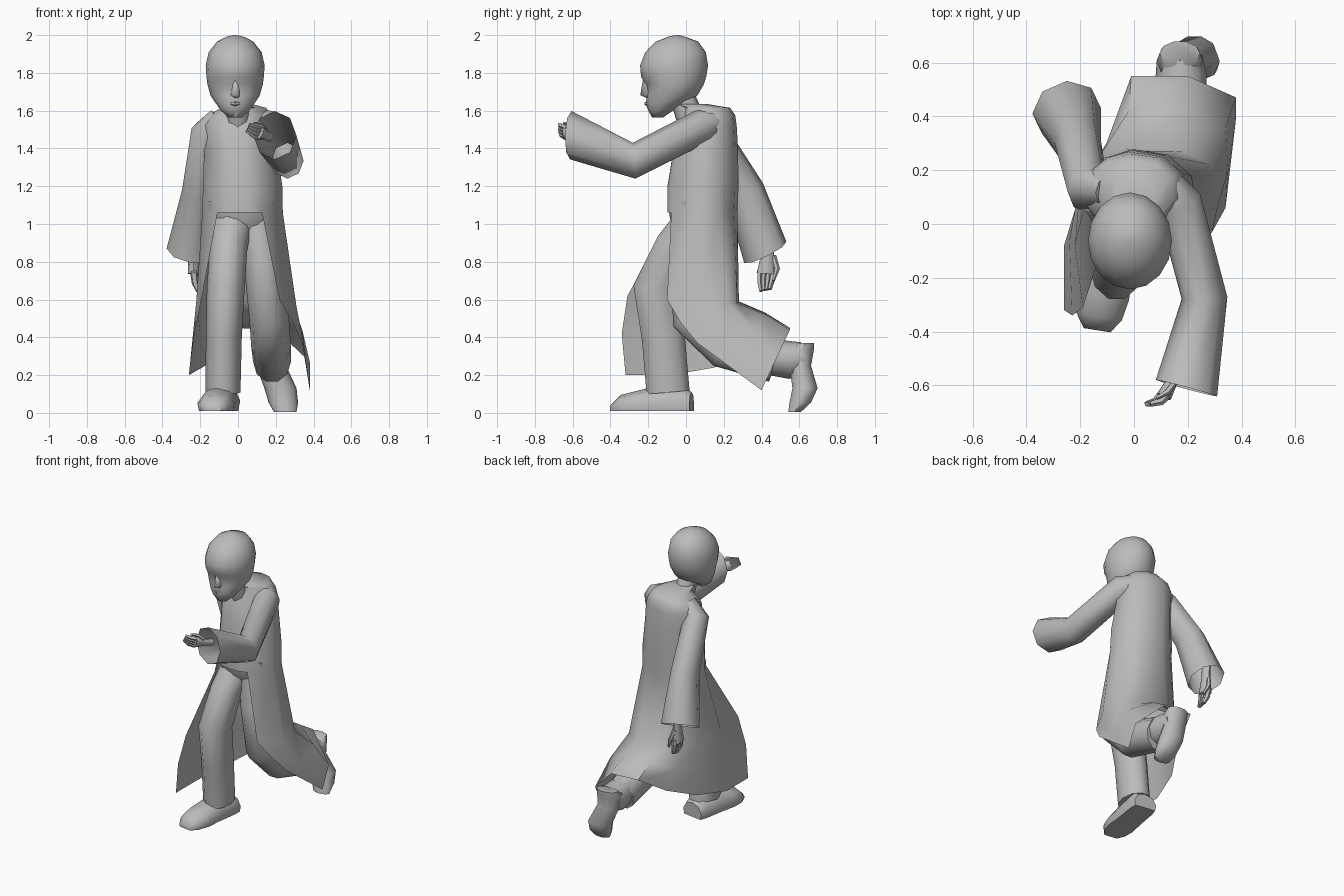
import bpy, bmesh, math
from mathutils import Vector, Matrix

old = bpy.data.objects.get("Cube")
if old:
    bpy.data.objects.remove(old, do_unlink=True)

grey = bpy.data.materials.new("plain grey")
grey.use_nodes = True
tone = (0.5, 0.5, 0.5, 1)
grey.diffuse_color = tone
grey.node_tree.nodes["Principled BSDF"].inputs["Base Color"].default_value = tone


def add_rows(bm, rings, closed=True, caps=(True, True)):
    """Skin a list of equal-length point rings into a bmesh."""
    rows = [[bm.verts.new(p) for p in ring] for ring in rings]
    n = len(rows[0])
    for a, b in zip(rows, rows[1:]):
        for i in range(n if closed else n - 1):
            j = (i + 1) % n
            bm.faces.new((a[i], a[j], b[j], b[i]))
    for row, cap in ((rows[0], caps[0]), (rows[-1], caps[1])):
        if cap and closed:
            bm.faces.new(row)


def finish(name, bm, angle=50):
    bmesh.ops.recalc_face_normals(bm, faces=bm.faces[:])
    mesh = bpy.data.meshes.new(name)
    bm.to_mesh(mesh)
    bm.free()
    mesh.materials.append(grey)
    ob = bpy.data.objects.new(name, mesh)
    bpy.context.collection.objects.link(ob)
    bpy.ops.object.select_all(action='DESELECT')
    ob.select_set(True)
    bpy.context.view_layer.objects.active = ob
    bpy.ops.object.shade_smooth_by_angle(angle=math.radians(angle))
    return ob


def loft(name, rings, caps=(True, True), angle=50):
    bm = bmesh.new()
    add_rows(bm, rings, caps=caps)
    return finish(name, bm, angle)


def circle(n):
    return [(math.cos(t), math.sin(t)) for t in (2 * math.pi * i / n for i in range(n))]


def tube(name, stations, n=8, side=(1, 0, 0), caps=(True, True), end=None):
    """Stations are (x, y, z, half width along side, half depth); end sets the last ring's facing."""
    pts = [Vector(s[:3]) for s in stations]
    last = len(pts) - 1
    rings = []
    for i, s in enumerate(stations):
        t = (pts[min(i + 1, last)] - pts[max(i - 1, 0)]).normalized()
        if end and i == last:
            t = Vector(end).normalized()
        u = Vector(side)
        u = (u - t * u.dot(t)).normalized()
        v = t.cross(u)
        rings.append([pts[i] + u * c * s[3] + v * d * s[4] for c, d in circle(n)])
    return loft(name, rings, caps=caps)


# Coat body: stacked ovals (centre x, centre y, half width, half depth, z)
body = [(.025, .087, .217, .187, 1.06), (.025, .09, .214, .19, 1.2),
        (.015, .105, .197, .172, 1.4), (.005, .115, .198, .155, 1.52),
        (.01, .125, .172, .137, 1.575), (.03, .115, .122, .12, 1.615), (0, .03, .075, .085, 1.635)]
columns = [math.radians(a) for a in (232, 190, 150, 122, 98, 62, 28, -12, -62, -80, -98, -115)]
ovals = [[(x + a * math.cos(t), y + b * math.sin(t), z) for t in columns] for x, y, a, b, z in body]

# Coat skirt, open at the front and swept back over the trailing leg
waist = ovals[0][:9]
thigh = [(-.19, -.31, .62), (-.22, -.08, .6), (-.2, .15, .6), (-.13, .25, .59), (-.03, .28, .59),
         (.18, .27, .58), (.29, .22, .58), (.31, .06, .56), (.22, -.1, .6)]
shin = [(-.23, -.34, .42), (-.24, -.06, .4), (-.2, .16, .42), (-.11, .28, .44), (-.02, .42, .53),
        (.19, .42, .52), (.34, .36, .44), (.35, .2, .36), (.29, -.03, .48)]
hem = [(-.26, -.32, .2), (-.26, -.08, .2), (-.19, .15, .24), (-.08, .33, .31), (-.01, .55, .45),
       (.2, .55, .44), (.38, .47, .27), (.38, .4, .12), (.34, .06, .37)]
bm = bmesh.new()
add_rows(bm, ovals, caps=(False, True))
add_rows(bm, [waist, thigh, shin, hem], closed=False)
bmesh.ops.remove_doubles(bm, verts=bm.verts[:], dist=.0005)
finish("coat", bm, 60)
loft("hips", [[(.02 + a * c, .08 + b * d, z) for c, d in circle(12)]
              for z, a, b in [(.95, .14, .12), (1.03, .19, .165), (1.12, .2, .175)]])

# Sleeves with wide open cuffs
tube("left_sleeve", [(.1, .17, 1.54, .06, .06), (.165, .09, 1.52, .085, .09),
                     (.262, -.275, 1.335, .085, .095), (.195, -.61, 1.47, .118, .128)],
     caps=(True, False), end=(-.27, -1, .03))
tube("right_sleeve", [(-.1, .12, 1.56, .06, .055), (-.17, .125, 1.49, .078, .09),
                      (-.21, .31, 1.17, .087, .108), (-.25, .42, .85, .13, .125)],
     caps=(True, False), end=(-.2, .5, -1))


def hand(name, start, end, side, width, curl):
    """Palm, four curled fingers and a thumb between two points."""
    a, b, u = Vector(start), Vector(end), Vector(side).normalized()
    d = b - a
    v = d.normalized().cross(u)

    def st(f, s, w, h, lift=0):
        return (*(a + d * f + u * s + v * lift), w, h)

    tube(name + "_palm", [st(0, 0, width * .6, width * .5), st(.3, 0, width * .6, width * .5),
                          st(.7, 0, width, width * .6)], side=u)
    for k in range(4):
        s = (k - 1.5) * width * .5
        tube(name + "_finger", [st(.62, s, width * .28, width * .4),
                                st(.85, s * .85, width * .28, width * .35, width * curl * .3),
                                st(1, s * .6, width * .2, width * .25, width * curl)], n=5, side=u)
    tube(name + "_thumb", [st(.4, width * .6, width * .3, width * .3),
                           st(.65, width * 1.1, width * .28, width * .28, width * .4),
                           st(.85, width * .8, width * .15, width * .15, width * .9)], n=5, side=u)


hand("left_hand", (.17, -.53, 1.46), (.085, -.69, 1.495), (.5, 0, 1), .042, 1)
hand("right_hand", (-.235, .44, .94), (-.235, .42, .65), (0, 1, .2), .052, .5)

# Trouser legs
tube("right_trouser", [(-.02, .06, 1.05, .11, .1), (-.05, -.06, .88, .1, .11), (-.065, -.16, .66, .1, .125),
                       (-.075, -.12, .4, .095, .12), (-.08, -.095, .11, .093, .12)], n=10)
tube("left_trouser", [(.09, .06, 1.05, .1, .1), (.13, .02, .8, .1, .11), (.165, .04, .5, .105, .12),
                      (.175, .2, .35, .105, .12), (.18, .47, .27, .1, .115)], n=10)
tube("left_ankle", [(.178, .42, .3, .09, .095), (.175, .55, .28, .095, .1), (.17, .62, .29, .085, .085)])

# Flat shoe on the leading foot: (y, half width, height), toe along -y
profile = [(0, .08, .1), (-.05, .09, .14), (-.2, .092, .13), (-.3, .1, .105),
           (-.38, .085, .085), (-.43, .05, .035)]
section = [(-.9, 0), (.9, 0), (1, .4), (.65, .85), (0, 1), (-.65, .85), (-1, .4)]
right_shoe = loft("right_shoe", [[(w * a, y, h * b) for a, b in section] for y, w, h in profile])
right_shoe.matrix_world = Matrix.Translation((-.07, .03, .01)) @ Matrix.Rotation(math.radians(-9), 4, 'Z')

# Raised shoe on the trailing foot, toe pressed down: (centre x, centre y, half width, half depth, z)
sole = [(.17, .635, .075, .045, .37), (.17, .605, .085, .075, .33), (.175, .605, .08, .06, .25),
        (.225, .63, .085, .07, .13), (.24, .605, .078, .06, .055), (.25, .575, .06, .035, .005)]
loft("left_shoe", [[(x + a * c, y + b * d, z) for c, d in circle(10)] for x, y, a, b, z in sole])

# Neck and head: rings of (z, half width, front y, back y), with sunken eye sockets
tube("neck", [(0, .03, 1.54, .065, .075), (-.01, -.03, 1.7, .065, .065)])
skull = [(1.565, .035, -.18, -.12), (1.6, .075, -.2, -.07), (1.635, .1, -.212, 0), (1.68, .13, -.208, .06),
         (1.74, .147, -.215, .095), (1.78, .152, -.238, .107), (1.84, .156, -.243, .117),
         (1.91, .14, -.215, .105), (1.965, .097, -.16, .065), (1.99, .05, -.1, 0), (2, .01, -.055, -.035)]
loft("head", [[(-.015 + w * c, (f + b) / 2 + (b - f) / 2 * d +
                (.012 if z == 1.74 and d < 0 and .2 < abs(c) < .5 else 0), z) for c, d in circle(16)]
              for z, w, f, b in skull], angle=60)

# Nose and lips
loft("nose", [[(-.015 + w, -.2, z), (-.015, y, z), (-.015 - w, -.2, z)]
              for z, w, y in [(1.668, .022, -.21), (1.682, .026, -.242), (1.765, .016, -.228)]], angle=85)
tube("lips", [(-.045, -.197, 1.637, .008, .008), (-.015, -.21, 1.637, .012, .01),
              (.015, -.197, 1.637, .008, .008)], n=6, side=(0, 0, 1))
